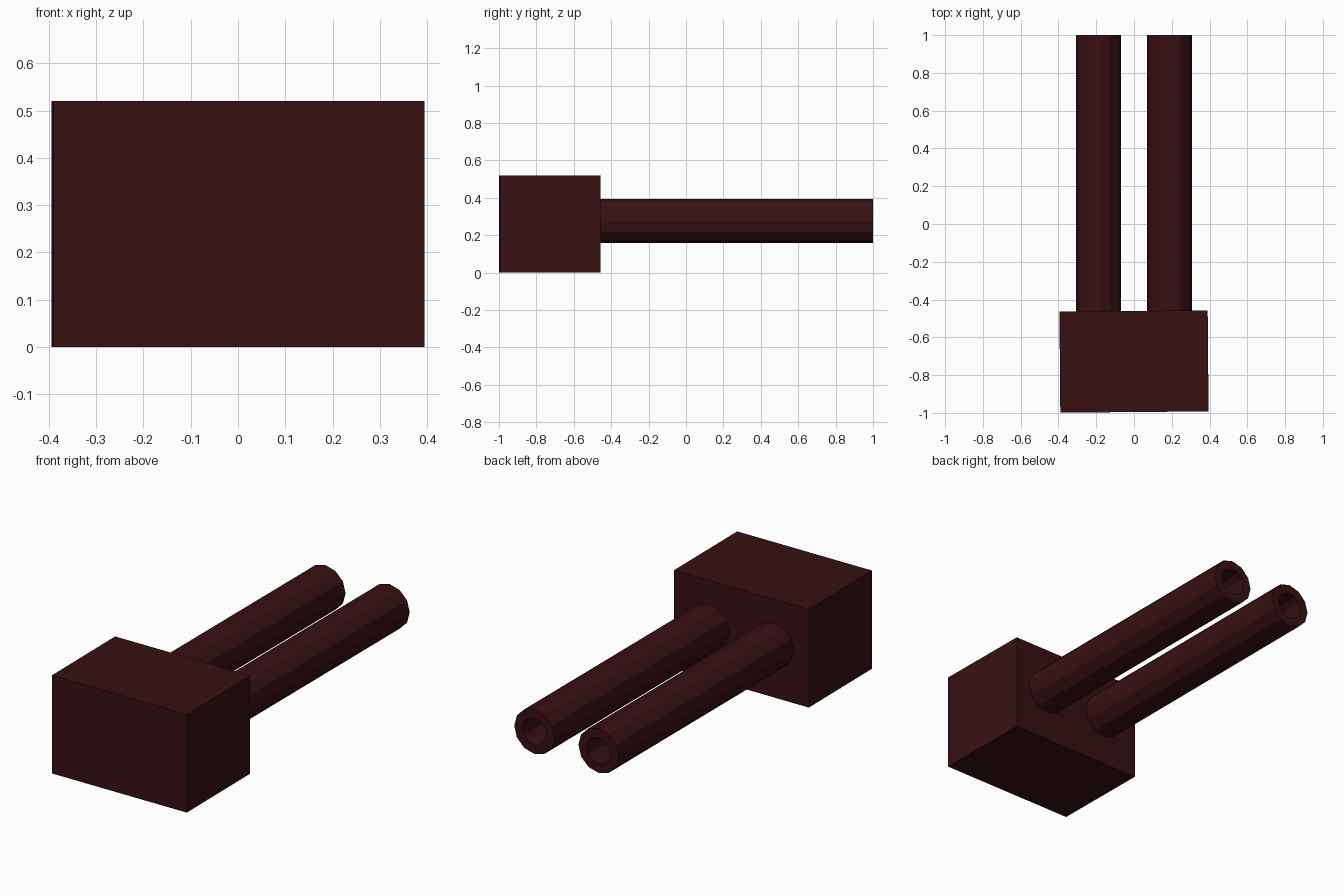
import bpy, bmesh, math
from mathutils import Matrix

if "Cube" in bpy.data.objects:
    bpy.data.objects.remove(bpy.data.objects["Cube"])

mat = bpy.data.materials.new("dark_red")
mat.diffuse_color = (0.04, 0.005, 0.006, 1)
mat.use_nodes = True
mat.node_tree.nodes["Principled BSDF"].inputs["Base Color"].default_value = mat.diffuse_color


def make_object(name, bm):
    bmesh.ops.recalc_face_normals(bm, faces=bm.faces)
    mesh = bpy.data.meshes.new(name)
    bm.to_mesh(mesh)
    bm.free()
    mesh.materials.append(mat)
    obj = bpy.data.objects.new(name, mesh)
    bpy.context.collection.objects.link(obj)
    return obj


def tube(name, x, z, y0, y1, outer, inner, sides=12):
    # Four rings joined in a loop give a hollow pipe with flat rims
    bm = bmesh.new()
    rings = []
    for r, y in ((outer, y0), (outer, y1), (inner, y1), (inner, y0)):
        rings.append([bm.verts.new((x + r * math.cos(math.tau * i / sides), y,
                                    z + r * math.sin(math.tau * i / sides)))
                      for i in range(sides)])
    for k in range(4):
        a, b = rings[k], rings[(k + 1) % 4]
        for i in range(sides):
            j = (i + 1) % sides
            bm.faces.new((a[i], a[j], b[j], b[i]))
    return make_object(name, bm)


# Block, very slightly turned about z
bm = bmesh.new()
bmesh.ops.create_cube(bm, size=1, matrix=Matrix.Translation((0, -0.728, 0.26))
                      @ Matrix.Rotation(math.radians(0.5), 4, 'Z')
                      @ Matrix.Diagonal((0.785, 0.535, 0.52, 1)))
make_object("block", bm)

# Pair of hollow tubes
for side, name in ((-1, "left_tube"), (1, "right_tube")):
    tube(name, side * 0.188, 0.276, -0.47, 1.0, 0.118, 0.07)
